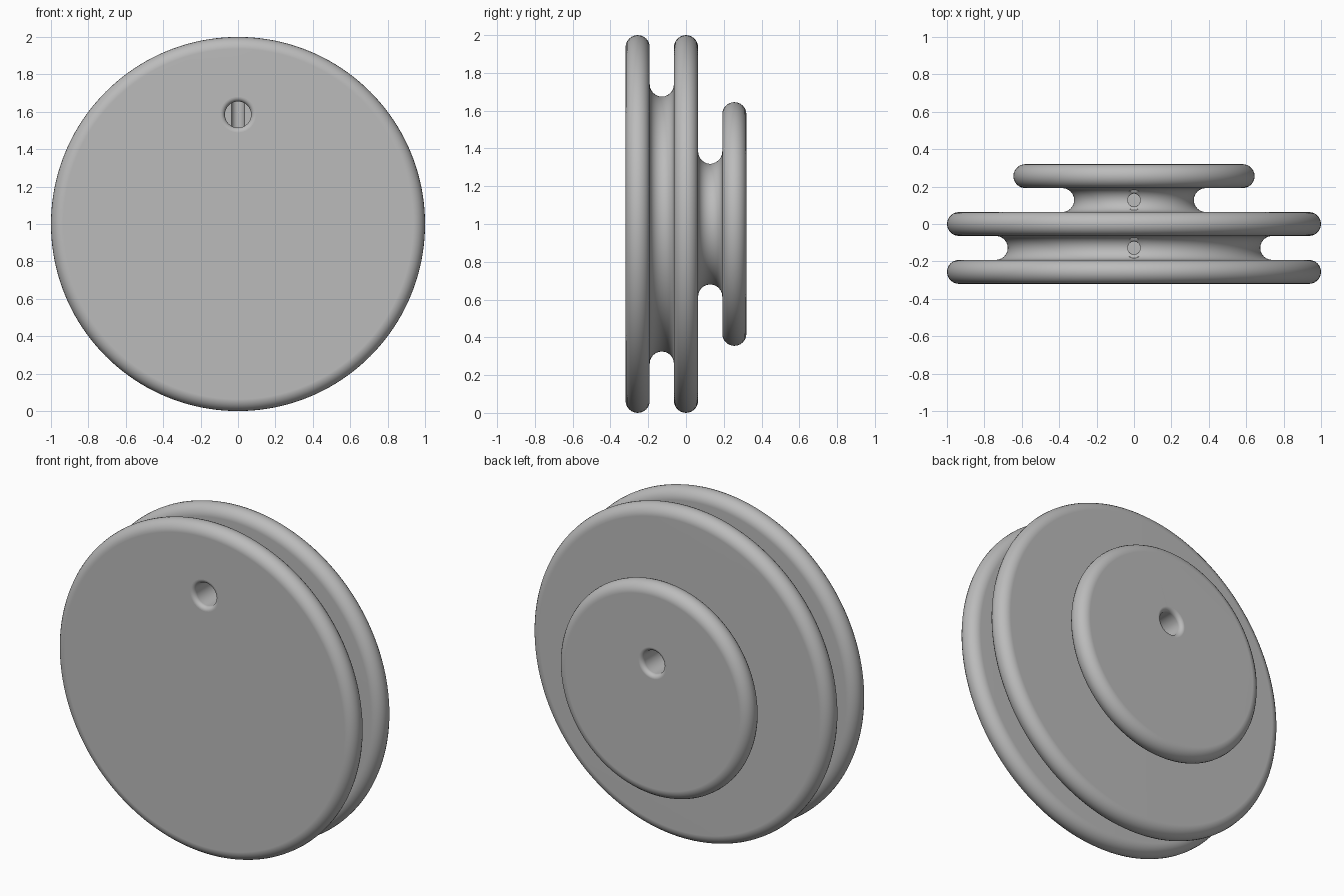
import bpy
import bmesh
from math import pi, sin, cos, radians
from mathutils import Matrix, Vector

cube = bpy.data.objects.get("Cube")
if cube:
    bpy.data.objects.remove(cube, do_unlink=True)

grey = bpy.data.materials.new("matte grey")
grey.use_nodes = True
colour = (0.5, 0.5, 0.5, 1)
grey.diffuse_color = colour
grey.node_tree.nodes["Principled BSDF"].inputs["Base Color"].default_value = colour

AXLE = 1.0       # height of the wheel centre
R = 0.064        # half thickness of a flange, also the groove radius
STEP = 2 * R     # spacing between flange and groove centres


def arc(r, h, radius, start, end, steps=12):
    """Points (radial, axial) on a circular arc, angles in degrees."""
    angles = [radians(start + (end - start) * i / steps) for i in range(steps + 1)]
    return [(r + radius * cos(a), h + radius * sin(a)) for a in angles]


def lathe(name, profile, origin, axis, segments):
    """Spin a closed (radial, axial) profile around an axis."""
    bm = bmesh.new()
    verts = [bm.verts.new((r, 0, h)) for r, h in profile]
    edges = [bm.edges.new(pair) for pair in zip(verts, verts[1:])]
    bmesh.ops.spin(bm, geom=verts + edges, cent=(0, 0, 0), axis=(0, 0, 1),
                   angle=2 * pi, steps=segments, use_merge=True)
    bmesh.ops.remove_doubles(bm, verts=bm.verts, dist=1e-5)
    # Close both ends with flat caps
    bmesh.ops.holes_fill(bm, edges=[e for e in bm.edges if e.is_boundary], sides=0)
    bmesh.ops.recalc_face_normals(bm, faces=bm.faces)
    turn = Vector((0, 0, 1)).rotation_difference(Vector(axis)).to_matrix().to_4x4()
    bm.transform(Matrix.Translation(origin) @ turn)
    mesh = bpy.data.meshes.new(name)
    bm.to_mesh(mesh)
    bm.free()
    mesh.materials.append(grey)
    obj = bpy.data.objects.new(name, mesh)
    bpy.context.collection.objects.link(obj)
    return obj


def flange(radius, h):
    return arc(radius - R, h, R, -90, 90)


def groove(floor, h):
    return arc(floor + R, h, R, 270, 90)


# Double pulley wheel: two large flanges and a small one, with round grooves
profile = (flange(1.0, -2 * STEP) + groove(0.675, -STEP) + flange(1.0, 0)
           + groove(0.32, STEP) + flange(0.645, 2 * STEP))
wheel = lathe("pulley_wheel", profile, (0, 0, AXLE), (0, 1, 0), 160)


def hole(name, origin, axis, radius, depth, lip):
    """Cutter for a bore with a rounded lip; origin lies on the surface."""
    rim = arc(radius + lip, -lip, lip, 180, 90, 8)
    flare = rim[-1][0]
    return lathe(name, [(radius, -depth)] + rim + [(flare, 0.01)], origin, axis, 48)


# Cord holes: one bore in each outer face, met by one bore in each groove
face = 2 * STEP + R
cutters = [
    hole("front_hole_cutter", (0, -face, AXLE + 0.585), (0, -1, 0), 0.07, face - STEP, 0.025),
    hole("back_hole_cutter", (0, face, AXLE + 0.175), (0, 1, 0), 0.07, face - STEP, 0.025),
    hole("front_groove_cutter", (0, -STEP, AXLE + 0.695), (0, 0, 1), 0.034, 0.2, 0.02),
    hole("back_groove_cutter", (0, STEP, AXLE + 0.34), (0, 0, 1), 0.034, 0.255, 0.02),
]

bpy.ops.object.select_all(action='DESELECT')
wheel.select_set(True)
bpy.context.view_layer.objects.active = wheel
for cutter in cutters:
    cutter.hide_render = True
    cut = wheel.modifiers.new(cutter.name, 'BOOLEAN')
    cut.operation = 'DIFFERENCE'
    cut.solver = 'EXACT'
    cut.object = cutter
    bpy.ops.object.modifier_apply(modifier=cut.name)
    bpy.data.objects.remove(cutter, do_unlink=True)

# Smooth shading with crisp bore edges and flat faces
bpy.ops.object.shade_smooth_by_angle(angle=radians(35))
weighted = wheel.modifiers.new("flat_faces", 'WEIGHTED_NORMAL')
weighted.keep_sharp = True
